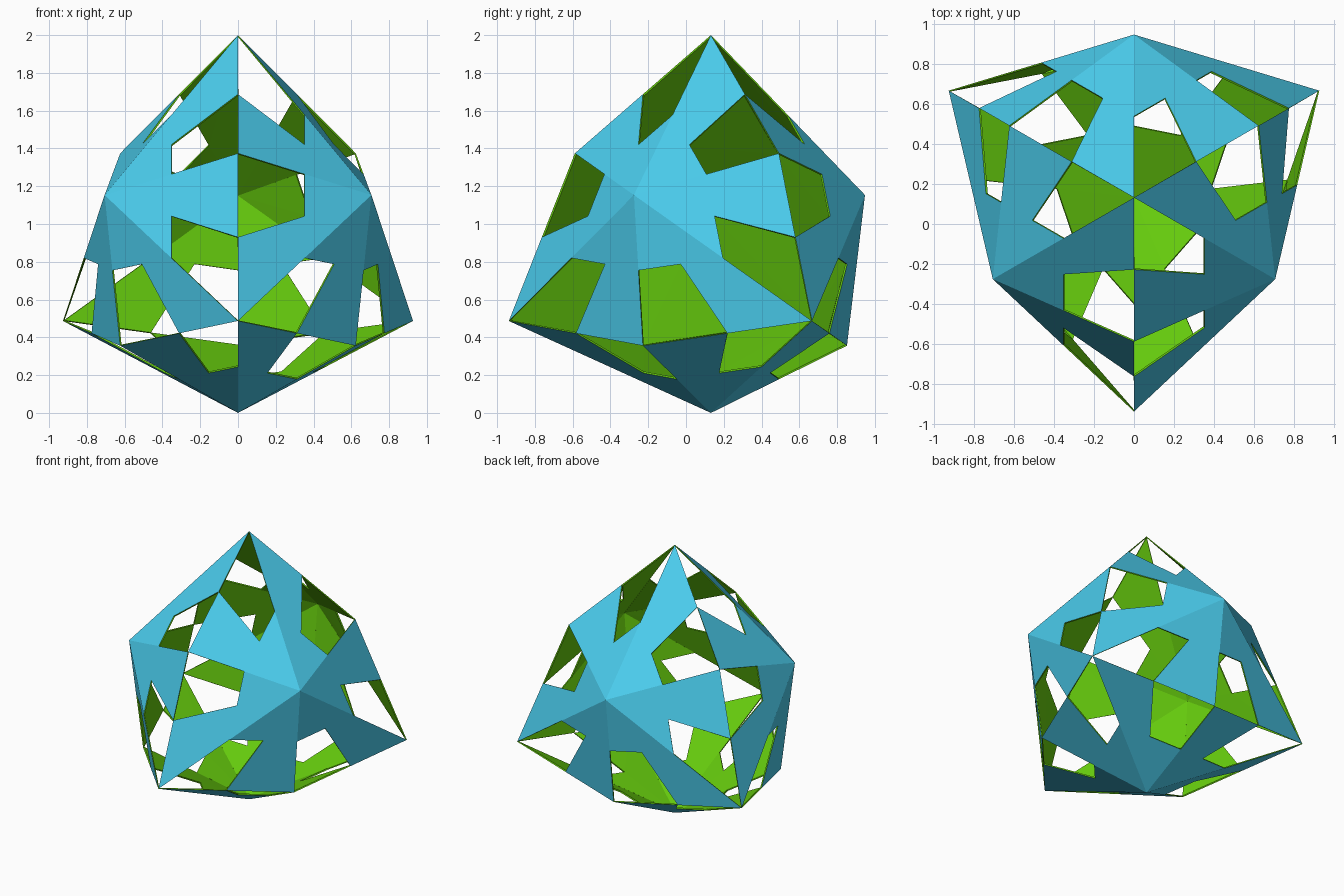
import bpy, bmesh
from itertools import product
from mathutils import Vector, Matrix

if "Cube" in bpy.data.objects:
    bpy.data.objects.remove(bpy.data.objects["Cube"])

# Radii of the three corner kinds of the 24-faced solid
R_TIP, R_DENT, R_AXIS = 1.135, 0.865, 0.882
THICK = 0.01

# Stand the (1,1,1) diagonal upright, with one axis corner facing -y
turn = Matrix((Vector((0, 1, -1)).normalized(),
               Vector((-2, 1, 1)).normalized(),
               Vector((1, 1, 1)).normalized()))
shift = Vector((0, 0.132, R_DENT))


def place(direction, radius):
    return turn @ (Vector(direction).normalized() * radius) + shift


def material(name, color):
    m = bpy.data.materials.new(name)
    m.diffuse_color = color
    m.use_nodes = True
    m.node_tree.nodes["Principled BSDF"].inputs["Base Color"].default_value = m.diffuse_color
    return m


signs = list(product((1, -1), repeat=3))
tips = [s for s in signs if s[0] * s[1] * s[2] > 0]
dents = [s for s in signs if s[0] * s[1] * s[2] < 0]
axes = [tuple(s if i == k else 0 for i in range(3)) for k in range(3) for s in (1, -1)]

# Each triangle loses one corner: tip or axis corner, alternating with handedness
bm = bmesh.new()
for a in axes:
    for t in tips:
        for d in dents:
            if Vector(a).dot(Vector(t)) < 0 or Vector(a).dot(Vector(d)) < 0:
                continue
            T, A, D = place(t, R_TIP), place(a, R_AXIS), place(d, R_DENT)
            ccw = (A - T).cross(D - T).dot(T + A + D - 3 * shift) > 0
            keep, cut = (A, T) if ccw else (T, A)
            mid = (T + A) / 2
            inner = (mid + D) / 2
            side = (cut + D) / 2
            # keep-side pieces, then the strip beside the opening
            for tri in ((inner, mid, keep), (inner, keep, D), (inner, D, side)):
                bm.faces.new([bm.verts.new(p) for p in tri])
bmesh.ops.remove_doubles(bm, verts=bm.verts, dist=1e-4)

mesh = bpy.data.meshes.new("pierced_shell")
bm.to_mesh(mesh)
bm.free()
shell = bpy.data.objects.new("pierced_shell", mesh)
bpy.context.collection.objects.link(shell)

# Blue outside, green inside and rims
mesh.materials.append(material("outer_blue", (0.07, 0.61, 0.85, 1)))
mesh.materials.append(material("inner_green", (0.13, 0.59, 0.004, 1)))
solid = shell.modifiers.new("thickness", 'SOLIDIFY')
solid.thickness = THICK
solid.offset = -1
solid.material_offset = 1
solid.material_offset_rim = 1
